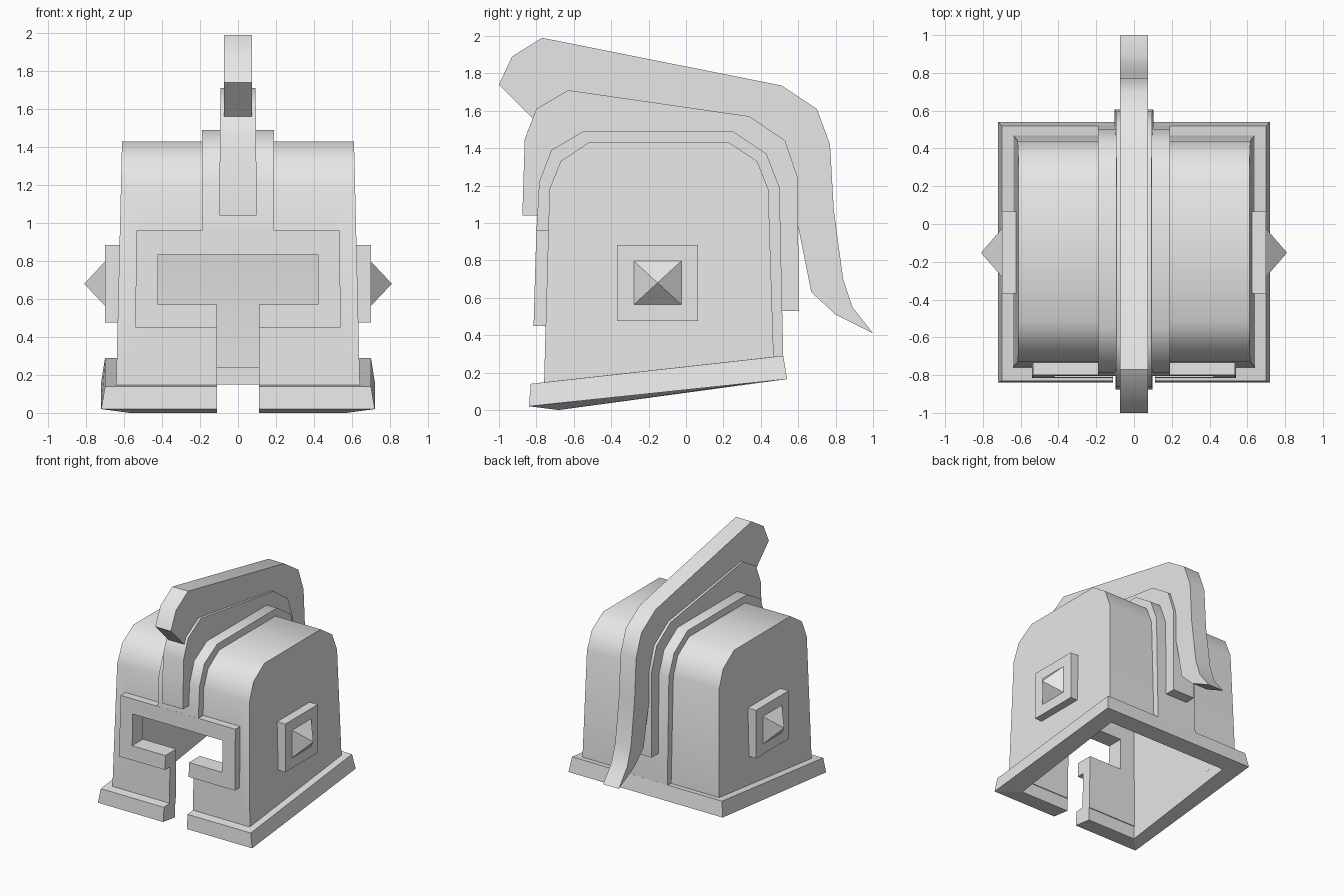
import bpy, bmesh, math

cube = bpy.data.objects.get("Cube")
if cube:
    bpy.data.objects.remove(cube)

grey = bpy.data.materials.new("light_grey")
grey.use_nodes = True
grey.diffuse_color = (0.8, 0.8, 0.8, 1)
grey.node_tree.nodes["Principled BSDF"].inputs["Base Color"].default_value = (0.8, 0.8, 0.8, 1)


def make(name, verts, faces):
    bm = bmesh.new()
    vs = [bm.verts.new(v) for v in verts]
    for f in faces:
        bm.faces.new([vs[i] for i in f])
    bmesh.ops.recalc_face_normals(bm, faces=bm.faces)
    mesh = bpy.data.meshes.new(name)
    bm.to_mesh(mesh)
    bm.free()
    mesh.materials.append(grey)
    ob = bpy.data.objects.new(name, mesh)
    bpy.context.collection.objects.link(ob)
    return ob


def loft(name, a, b):
    """Solid between two matching outlines."""
    n = len(a)
    sides = [(i, (i + 1) % n, n + (i + 1) % n, n + i) for i in range(n)]
    return make(name, a + b, sides + [range(n), range(n, 2 * n)])


def slab(name, profile, width, taper=0.0):
    """Side outline (y, z) spread across x, narrowing with height."""
    return loft(name, *[[(s * (width - taper * z), y, z) for y, z in profile] for s in (-1, 1)])


def inset(profile, d):
    """Shrink an arch towards the middle of the helmet."""
    mid = -0.145
    return [(mid + (y - mid) * (1 - d / 0.61), z * (1 - d / 1.43)) for y, z in profile]


def cut(ob, cutter):
    mod = ob.modifiers.new("cut", 'BOOLEAN')
    mod.operation = 'DIFFERENCE'
    mod.solver = 'EXACT'
    mod.object = cutter
    bpy.context.view_layer.objects.active = ob
    bpy.ops.object.modifier_apply(modifier=mod.name)


# Hollow shell
arch = [(-0.76, 0.1), (-0.73, 1.18), (-0.67, 1.33), (-0.52, 1.43),
        (0.23, 1.43), (0.38, 1.33), (0.44, 1.18), (0.47, 0.25)]
shell = slab("shell", arch, 0.645, 0.024)
hollow = inset(arch, 0.075)
hollow[0] = (-0.68, -0.3)
hollow[-1] = (0.4, -0.3)
cavity = slab("cavity_cutter", hollow, 0.575, 0.024)
cut(shell, cavity)

# Sloping bottom rim, a closed ring of four rectangles
def rectangle(x, front, back):
    return [(-x, *front), (x, *front), (x, *back), (-x, *back)]

rings = [rectangle(0.70, (-0.83, 0.14), (0.52, 0.29)),
         rectangle(0.72, (-0.84, 0.02), (0.54, 0.165)),
         rectangle(0.57, (-0.68, 0.0), (0.40, 0.15)),
         rectangle(0.57, (-0.68, 0.157), (0.40, 0.277))]
faces = []
for r in range(4):
    for i in range(4):
        j, q = (i + 1) % 4, (r + 1) % 4
        faces.append((r * 4 + i, r * 4 + j, q * 4 + j, q * 4 + i))
rim = make("bottom_rim", sum(rings, []), faces)

# Raised frame around the face opening
frame = slab("face_frame", [(-0.80, 0.96), (-0.815, 0.45), (-0.72, 0.45), (-0.70, 0.96)], 0.545, 0.01)

# T-shaped eye and mouth opening
half = [(0.11, -0.1), (0.11, 0.57), (0.42, 0.57), (0.42, 0.835)]
tee = half + [(-x, z) for x, z in reversed(half)]
opening = loft("opening_cutter", *[[(x, y, z) for x, z in tee] for y in (-1.2, -0.5)])
for part in (shell, rim, frame):
    cut(part, opening)
for helper in (cavity, opening):
    bpy.data.objects.remove(helper)

# Wide band over the top
wide = [(-0.80, 0.95), (-0.785, 1.22), (-0.72, 1.39), (-0.55, 1.49),
        (0.25, 1.49), (0.43, 1.37), (0.50, 1.19), (0.52, 0.27)]
lining = inset(arch, 0.04)
lining[0], lining[-1] = (-0.70, 0.95), (0.43, 0.27)
band = slab("wide_band", wide + lining[::-1], 0.19)

# Narrow band that carries the crest
narrow = [(-0.875, 1.04), (-0.862, 1.45), (-0.80, 1.61), (-0.63, 1.71),
          (0.34, 1.57), (0.53, 1.44), (0.595, 1.25), (0.605, 0.53)]
seat = inset(wide, 0.03)
seat[0], seat[-1] = (-0.76, 1.04), (0.48, 0.53)
holder = slab("crest_holder", narrow + seat[::-1], 0.108, 0.009)

# Crest sweeping down to a tail
crest = slab("crest", [
    (-1, 1.74), (-0.93, 1.89), (-0.77, 1.99), (0.51, 1.735), (0.70, 1.61),
    (0.77, 1.42), (0.79, 1.07), (0.84, 0.70), (0.89, 0.55), (1, 0.41),
    (0.80, 0.51), (0.67, 0.63), (0.60, 0.98), (0.55, 1.25), (0.33, 1.5),
    (-0.6, 1.65), (-0.82, 1.56)], 0.073)

# Square side plates with pointed studs
def square(x, half_y, half_z):
    return [(x, -0.152 + a * half_y, 0.68 + b * half_z)
            for a, b in ((-1, -1), (1, -1), (1, 1), (-1, 1))]

studs = []
for side, s in (("left", 1), ("right", -1)):
    plate = loft(side + "_plate", square(s * 0.59, 0.217, 0.203), square(s * 0.70, 0.217, 0.203))
    stud = make(side + "_stud", square(s * 0.695, 0.133, 0.122) + [(s * 0.81, -0.152, 0.68)],
                [(0, 1, 2, 3)] + [(i, (i + 1) % 4, 4) for i in range(4)])
    studs += [plate, stud]

# Smooth the bends, keep the corners sharp
bpy.ops.object.select_all(action='DESELECT')
for ob in (shell, band, holder, crest):
    ob.select_set(True)
bpy.context.view_layer.objects.active = shell
bpy.ops.object.shade_smooth_by_angle(angle=math.radians(40))
bpy.ops.object.select_all(action='DESELECT')
